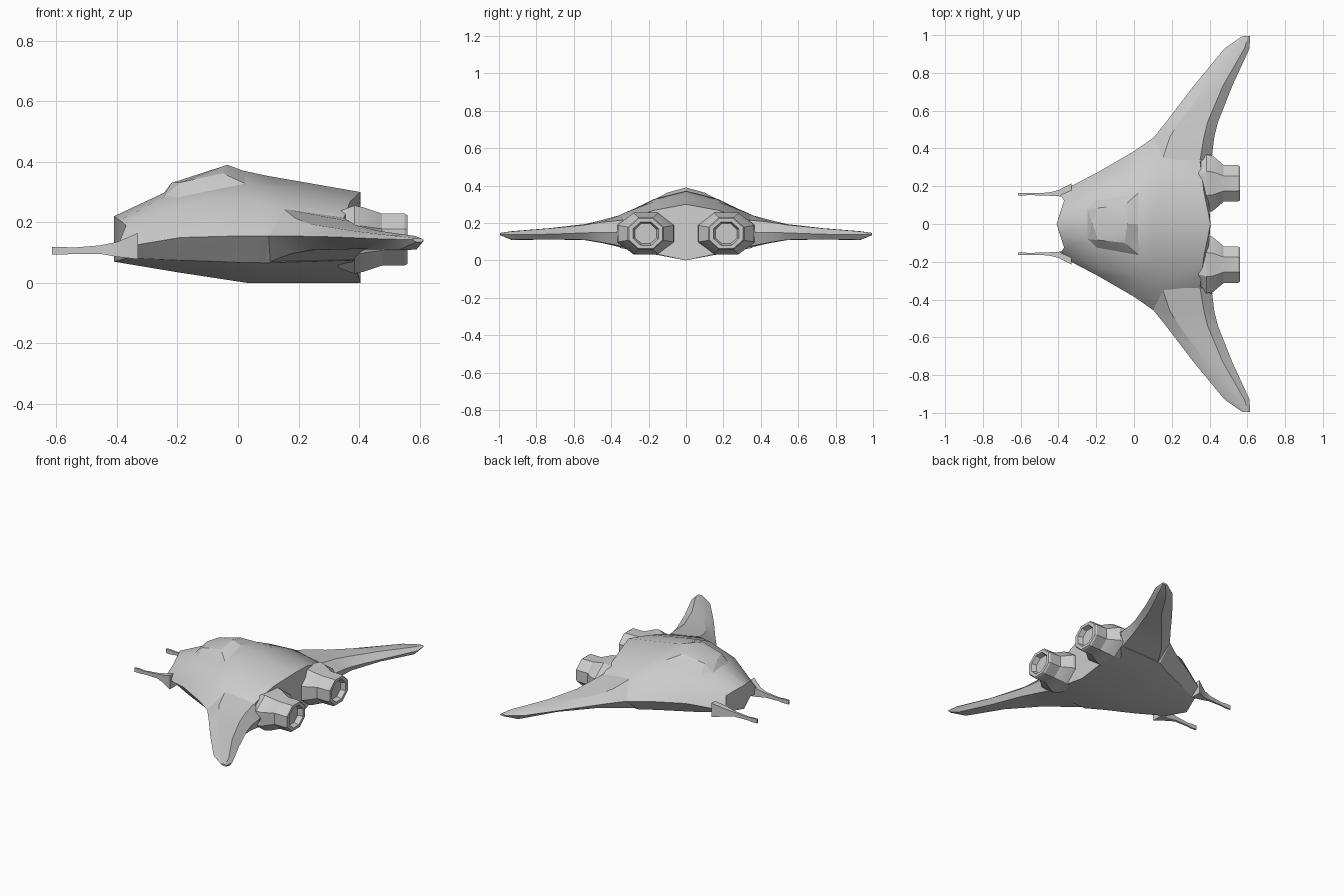
import bpy, bmesh, math
from mathutils import Matrix


def finish(name, bm, angle):
    """Mirror the half across y = 0 and turn it into an object."""
    bmesh.ops.mirror(bm, geom=bm.verts[:] + bm.edges[:] + bm.faces[:],
                     matrix=Matrix(), merge_dist=0.0005, axis='Y')
    bmesh.ops.remove_doubles(bm, verts=bm.verts[:], dist=0.0005)
    bmesh.ops.recalc_face_normals(bm, faces=bm.faces[:])
    me = bpy.data.meshes.new(name)
    bm.to_mesh(me)
    bm.free()
    ob = bpy.data.objects.new(name, me)
    bpy.context.collection.objects.link(ob)
    bpy.ops.object.select_all(action='DESELECT')
    ob.select_set(True)
    bpy.context.view_layer.objects.active = ob
    bpy.ops.object.shade_smooth_by_angle(angle=math.radians(angle))
    return ob


def loft(name, rows, closed=True, angle=25):
    """Skin a list of cross-sections, cap both ends, mirror."""
    bm = bmesh.new()
    rings = [[bm.verts.new(p) for p in row] for row in rows]
    n = len(rings[0])
    for a, b in zip(rings, rings[1:]):
        for i in range(n if closed else n - 1):
            j = (i + 1) % n
            bm.faces.new((a[i], a[j], b[j], b[i]))
    bm.faces.new(rings[0])
    bm.faces.new(rings[-1])
    return finish(name, bm, angle)


# Hull: half sections (keel, lower edge, leading edge, shoulder, upper, ridge)
loft("hull", [
    [(-.41, 0, .07), (-.36, .13, .083), (-.40, .165, .115),
     (-.37, .125, .19), (-.39, .06, .207), (-.41, 0, .22)],
    [(-.20, 0, .035), (-.20, .21, .075), (-.19, .275, .15),
     (-.18, .23, .247), (-.24, .09, .285), (-.25, 0, .295)],
    [(.03, 0, 0), (.00, .30, .068), (.00, .385, .155),
     (.03, .28, .275), (.03, .17, .328), (.02, 0, .37)],
    [(.10, 0, 0), (.09, .35, .066), (.10, .455, .155),
     (.15, .35, .245), (.12, .17, .315), (.10, 0, .353)],
    [(.405, 0, 0), (.38, .35, .075), (.42, .37, .15),
     (.35, .33, .215), (.37, .17, .268), (.405, 0, .30)],
], closed=False, angle=30)

# Wings: sections along y (leading edge, two upper, trailing edge, two lower)
wing = [
    (.34, (.02, .155), (.15, .245), (.35, .215), (.41, .15), (.38, .075), (.10, .068)),
    (.46, (.105, .155), (.19, .213), (.37, .203), (.425, .15), (.40, .098), (.17, .095)),
    (.54, (.17, .155), (.24, .194), (.39, .19), (.445, .147), (.42, .11), (.24, .108)),
    (.73, (.315, .152), (.38, .172), (.47, .171), (.52, .14), (.49, .113), (.40, .112)),
    (.93, (.48, .145), (.51, .156), (.585, .155), (.612, .137), (.59, .11), (.53, .108)),
    (.995, (.575, .143), (.585, .147), (.605, .147), (.614, .142), (.608, .135), (.59, .135)),
]
loft("wings", [[(x, y, z) for x, z in pts] for y, *pts in wing])

# Nose guns: thin rectangular prongs blending into the hull
guns = [(-.33, .18, .035, .078, .165), (-.40, .163, .016, .086, .135),
        (-.455, .158, .008, .096, .124), (-.55, .158, .005, .096, .116),
        (-.575, .158, .006, .093, .119), (-.615, .158, .006, .094, .119)]
loft("nose_guns", [[(x, y - w, a), (x, y + w, a), (x, y + w, b), (x, y - w, b)]
                   for x, y, w, a, b in guns], angle=20)

# Engines: eight-sided flared housings with recessed nozzles
engines = [(.33, .13, .10), (.385, .165, .122), (.415, .16, .115), (.475, .105, .093),
           (.55, .105, .093), (.56, .098, .087), (.56, .074, .068), (.53, .062, .058)]
loft("engines", [[(x, .215 + ry * math.cos((k + .5) * math.pi / 4),
                   .143 + rz * math.sin((k + .5) * math.pi / 4)) for k in range(8)]
                 for x, ry, rz in engines], angle=20)

# Canopy: faceted hump on top of the hull
bm = bmesh.new()
for p in [(-.25, 0, .29), (-.245, .08, .285), (-.20, .14, .265), (.03, .17, .325),
          (.03, 0, .366), (-.22, 0, .33), (-.19, .085, .332), (-.035, 0, .39),
          (-.05, .10, .362), (-.1, 0, .25)]:
    for s in (1, -1) if p[1] else (1,):
        bm.verts.new((p[0], s * p[1], p[2]))
hull = bmesh.ops.convex_hull(bm, input=bm.verts[:])
bmesh.ops.delete(bm, geom=[v for v in bm.verts if not v.link_faces], context='VERTS')
bmesh.ops.bisect_plane(bm, geom=bm.verts[:] + bm.edges[:] + bm.faces[:], dist=.0001,
                       plane_co=(0, 0, 0), plane_no=(0, -1, 0), clear_outer=True)
finish("canopy", bm, 12)
